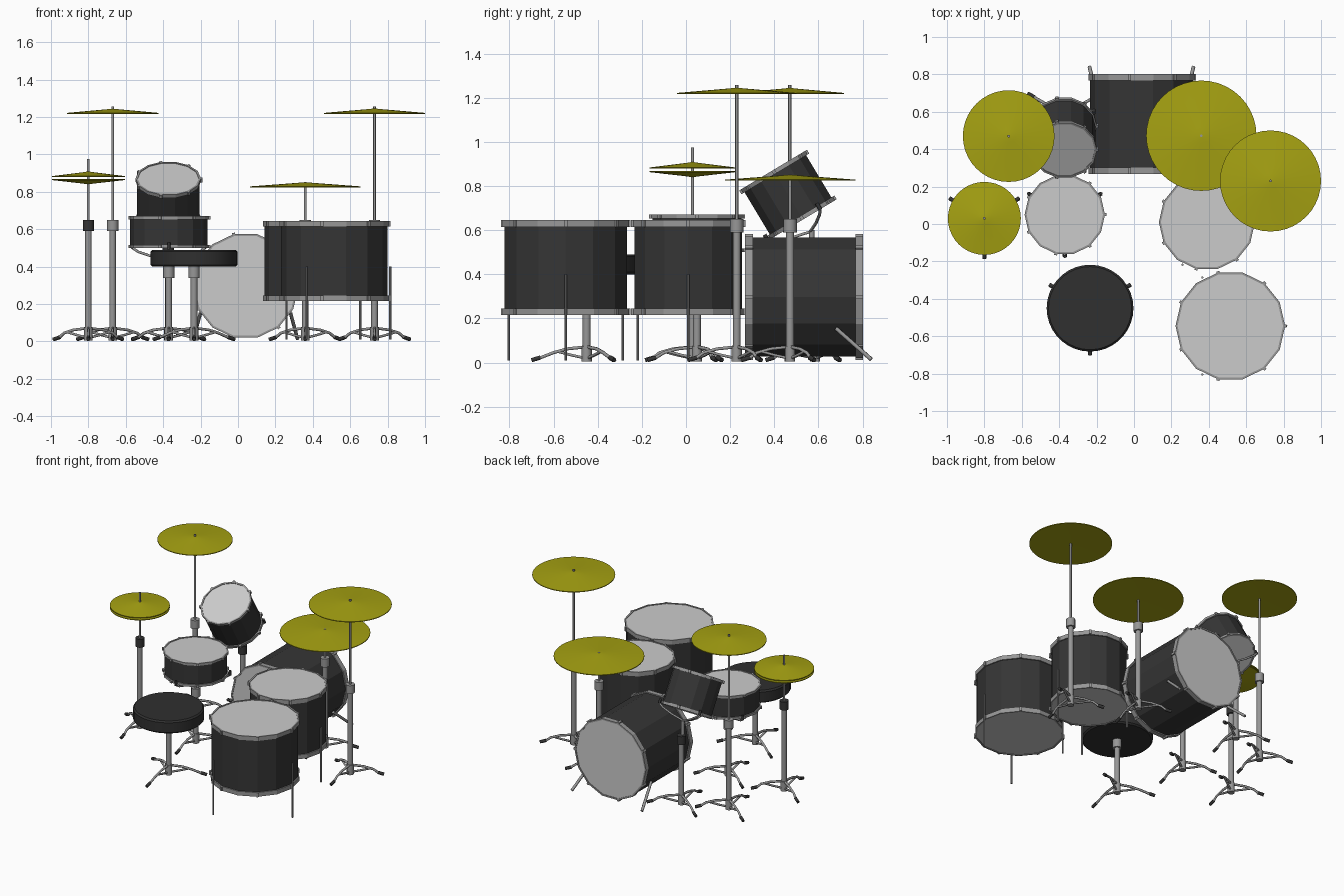
import bpy, bmesh, math
from mathutils import Matrix, Vector

if "Cube" in bpy.data.objects:
    bpy.data.objects.remove(bpy.data.objects["Cube"])


def material(name, rgb):
    m = bpy.data.materials.new(name)
    m.diffuse_color = (*rgb, 1)
    m.use_nodes = True
    m.node_tree.nodes["Principled BSDF"].inputs["Base Color"].default_value = m.diffuse_color
    return m


BLACK = material("black shell", (0.036, 0.036, 0.036))
SEAT = material("dark padding", (0.029, 0.029, 0.029))
STEEL = material("grey metal", (0.31, 0.31, 0.31))
SKIN = material("pale drum skin", (0.60, 0.60, 0.60))
BRASS = material("yellow brass", (0.38, 0.36, 0.006))
I = Matrix.Identity(4)


def at(x, y, z=0):
    return Matrix.Translation((x, y, z))


def add(name, bm, mat, M, smooth=False):
    bmesh.ops.recalc_face_normals(bm, faces=bm.faces[:])
    me = bpy.data.meshes.new(name)
    bm.to_mesh(me)
    bm.free()
    me.materials.append(mat)
    ob = bpy.data.objects.new(name, me)
    ob.matrix_world = M
    bpy.context.collection.objects.link(ob)
    if smooth:
        bpy.ops.object.select_all(action='DESELECT')
        ob.select_set(True)
        bpy.context.view_layer.objects.active = ob
        bpy.ops.object.shade_smooth_by_angle(angle=math.radians(35))
    return ob


def lathe(name, profile, n, mat, M=I, closed=False, smooth=False):
    """Spin an (r, z) profile round local z; open ends are capped unless the profile is closed."""
    bm = bmesh.new()
    rings = [[bm.verts.new((r * math.cos(2 * math.pi * k / n),
                            r * math.sin(2 * math.pi * k / n), z)) for k in range(n)]
             for r, z in profile]
    pairs = list(zip(rings, rings[1:]))
    if closed:
        pairs.append((rings[-1], rings[0]))
    for a, b in pairs:
        for k in range(n):
            j = (k + 1) % n
            bm.faces.new((a[k], a[j], b[j], b[k]))
    if not closed:
        bm.faces.new(rings[0])
        bm.faces.new(rings[-1])
    return add(name, bm, mat, M, smooth)


def rod(name, r, z0, z1, mat, M, n=12):
    return lathe(name, [(r, z0), (r, z1)], n, mat, M, smooth=True)


def tube(name, points, r, mat, M=I):
    """Round bar along a path."""
    cu = bpy.data.curves.new(name, 'CURVE')
    cu.dimensions = '3D'
    cu.bevel_depth, cu.bevel_resolution, cu.use_fill_caps = r, 1, True
    sp = cu.splines.new('POLY')
    sp.points.add(len(points) - 1)
    for p, co in zip(sp.points, points):
        p.co = (*co, 1)
    cu.materials.append(mat)
    ob = bpy.data.objects.new(name, cu)
    ob.matrix_world = M
    bpy.context.collection.objects.link(ob)


def drum(name, M, r, depth, hoop, lugs=7, n=14):
    """Shell, two skins, two hoops and small lugs, centred on the local origin."""
    h = depth / 2
    lathe(name + "_shell", [(r - .008, -h + .01), (r - .008, h - .01),
                            (r - .014, h - .01), (r - .014, -h + .01)], n, BLACK, M, True)
    for s, side in ((1, "top"), (-1, "bottom")):
        lathe(f"{name}_{side}_skin", [(r - .009, s * (h - .012)), (r - .009, s * (h - .004))],
              n, SKIN, M)
        lathe(f"{name}_{side}_hoop", [(r, s * h), (r, s * (h - hoop)),
                                      (r - .011, s * (h - hoop)), (r - .011, s * h)],
              n, STEEL, M, True)
        bm = bmesh.new()
        for k in range(lugs):
            T = Matrix.Rotation(2 * math.pi * k / lugs, 4, 'Z') @ at(r, 0, s * (h - hoop / 2))
            bmesh.ops.create_cube(bm, size=1, matrix=T @ Matrix.Diagonal((.014, .016, hoop, 1)))
        add(f"{name}_{side}_lugs", bm, STEEL, M)


def tripod(name, x, y, top, reach, collar):
    """Three-legged stand with a thick post and a collar."""
    M = at(x, y)
    rod(name + "_post", .018, .01, top - .02, STEEL, M)
    rod(name + "_base", .023, .005, .075, STEEL, M)
    rod(name + "_collar", .03, top - .06, top, collar, M)
    for k in range(3):
        R = M @ Matrix.Rotation(math.radians(30 + 120 * k), 4, 'Z')
        tube(name + "_leg", [(.015, 0, .07), (.09, 0, .062), (.15, 0, .045),
                             (reach - .035, 0, .02)], .008, STEEL, R)
        tube(name + "_brace", [(.015, 0, .022), (.07, 0, .034), (.13, 0, .05)], .007, STEEL, R)
        tube(name + "_foot", [(reach - .04, 0, .023), (reach, 0, .011)], .011, BLACK, R)


def basket(name, M, r):
    """Three curved arms that hold a drum from below."""
    for k in range(3):
        R = M @ Matrix.Rotation(math.radians(30 + 120 * k), 4, 'Z')
        tube(name + "_arm", [(0, 0, -.065), (r * .5, 0, -.045), (r * .9, 0, -.02),
                             (r + .012, 0, .0)], .007, STEEL, R)
        tube(name + "_hook", [(r + .012, 0, -.003), (r + .012, 0, .03)], .009, BLACK, R)


def cymbal(name, x, y, z, r, rise):
    """Shallow cone with a thin edge."""
    s = 1 if rise > 0 else -1
    lathe(name, [(.008, z), (r, z - s * .001), (r, z + s * .004), (r * .15, z + rise * .88),
                 (.008, z + rise)], 40, BRASS, at(x, y), smooth=True)


# Bass drum with two spurs
BX, BZ = .04, .297
drum("bass_drum", at(BX, .535, BZ) @ Matrix.Rotation(math.pi / 2, 4, 'X'), .284, .535, .035)
for s in (-1, 1):
    tube("bass_spur", [(BX + s * .24, .68, .155), (BX + s * .278, .84, .014)], .01, STEEL)

# Two floor toms, each on three legs
for name, x, y, r in (("large_floor_tom", .515, -.545, .293), ("small_floor_tom", .39, .01, .257)):
    drum(name, at(x, y, .43), r, .43, .03)
    for k in range(3):
        R = at(x, y) @ Matrix.Rotation(2 * math.pi * k / 3, 4, 'Z')
        rod(name + "_leg", .006, .01, .40, STEEL, R @ at(r + .006, 0), 8)

# Snare drum on its stand
drum("snare_drum", at(-.37, .05, .585), .215, .17, .017)
tripod("snare_stand", -.37, .05, .40, .225, STEEL)
rod("snare_stand_neck", .012, .38, .45, STEEL, at(-.37, .05))
basket("snare_stand", at(-.37, .05, .50), .212)

# Tilted tom on its stand
TILT = at(-.373, .462, .76) @ Matrix.Rotation(math.radians(31), 4, 'X')
drum("rack_tom", TILT, .175, .262, .02)
tripod("tom_stand", -.373, .585, .50, .225, BLACK)
rod("tom_stand_neck", .012, .48, .60, STEEL, at(-.373, .57))
basket("tom_stand", TILT @ at(0, 0, -.13), .172)

# Seat
lathe("seat_cushion", [(.222, .40), (.232, .41), (.232, .48), (.222, .49)], 36, SEAT,
      at(-.235, -.45), smooth=True)
tripod("seat_stand", -.235, -.45, .40, .25, STEEL)

# Cymbals and their stands: x, y, edge height, radius, rise, rod top
for name, x, y, z, r, rise, top in (("left_crash", -.67, .47, 1.218, .245, .026, 1.257),
                                    ("right_crash", .73, .23, 1.218, .27, .027, 1.257),
                                    ("ride", .36, .472, .825, .295, .026, .853)):
    cymbal(name + "_cymbal", x, y, z, r, rise)
    tripod(name + "_stand", x, y, .65, .22, STEEL)
    rod(name + "_rod", .007, .64, top, STEEL, at(x, y))

# Hi-hat pair
cymbal("upper_hat_cymbal", -.80, .03, .88, .195, .028)
cymbal("lower_hat_cymbal", -.80, .03, .867, .195, -.026)
tripod("hat_stand", -.80, .03, .65, .215, BLACK)
rod("hat_rod", .007, .64, .975, STEEL, at(-.80, .03))
